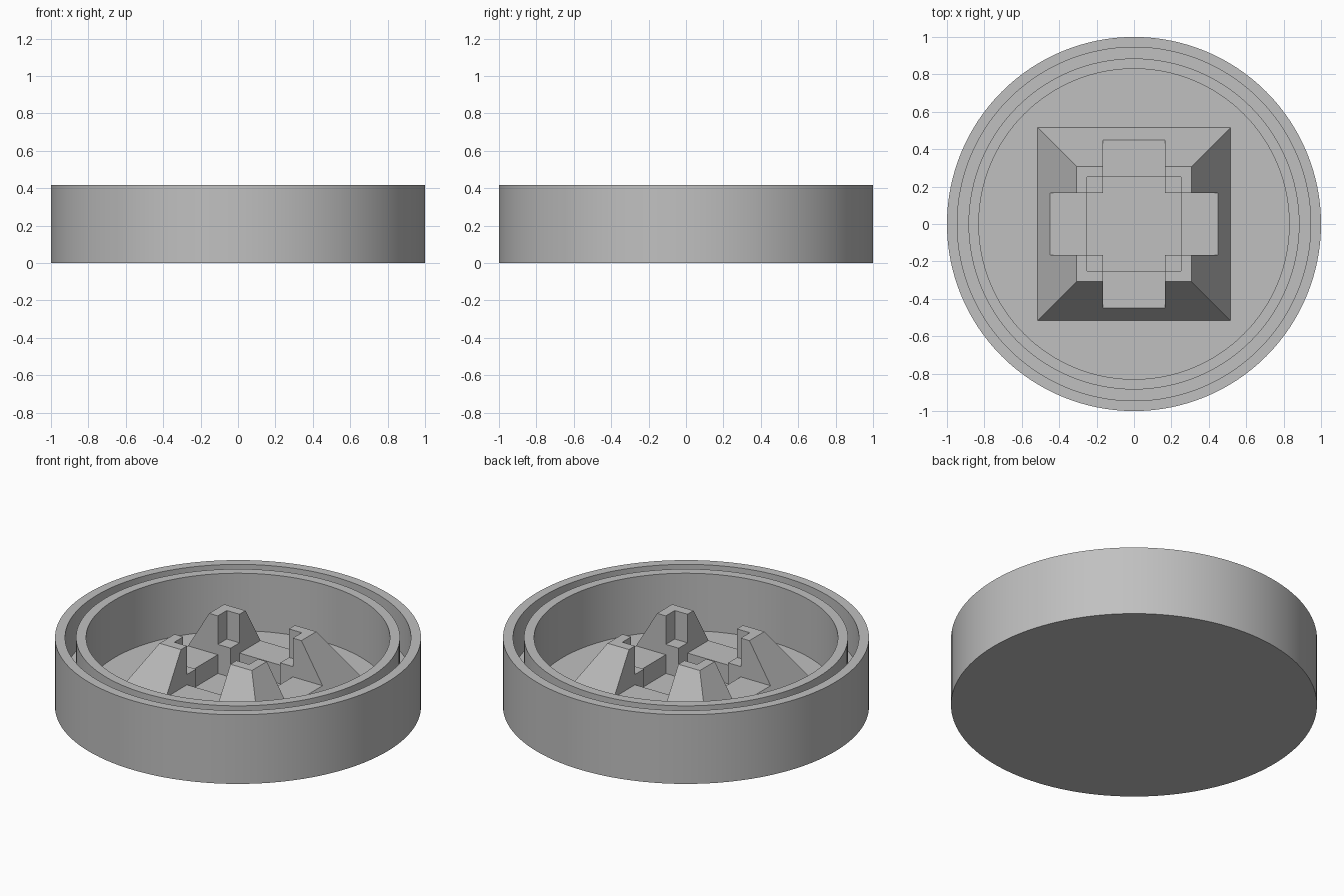
import bpy
import bmesh
from mathutils import Matrix

if "Cube" in bpy.data.objects:
    bpy.data.objects.remove(bpy.data.objects["Cube"], do_unlink=True)

HEIGHT = 0.417
FLOOR = 0.07       # dish floor
ARM = 0.183        # floor of the cross slots
LEDGE = 0.245      # ledges in the inner corners
GROOVE = 0.18      # floor of the rim groove

grey = bpy.data.materials.new("plain grey")
grey.use_nodes = True
COLOUR = (0.53, 0.53, 0.53, 1)
grey.diffuse_color = COLOUR
grey.node_tree.nodes["Principled BSDF"].inputs["Base Color"].default_value = COLOUR


def finish(name, bm):
    bmesh.ops.recalc_face_normals(bm, faces=bm.faces)
    mesh = bpy.data.meshes.new(name)
    bm.to_mesh(mesh)
    bm.free()
    mesh.materials.append(grey)
    obj = bpy.data.objects.new(name, mesh)
    bpy.context.collection.objects.link(obj)
    return obj


def lathe(name, profile, steps=128):
    bm = bmesh.new()
    verts = [bm.verts.new((r, 0, z)) for r, z in profile]
    edges = [bm.edges.new(pair) for pair in zip(verts, verts[1:])]
    bmesh.ops.spin(bm, geom=verts + edges, cent=(0, 0, 0), axis=(0, 0, 1),
                   angle=6.283185307, steps=steps, use_merge=False)
    bmesh.ops.remove_doubles(bm, verts=bm.verts, dist=0.0005)
    return finish(name, bm)


def block(name, half_x, half_y, low, high, taper=1):
    bm = bmesh.new()
    bmesh.ops.create_cube(bm, size=2, matrix=Matrix.Diagonal((half_x, half_y, 0.5, 1)))
    for v in bm.verts:
        top = v.co.z > 0
        v.co.z = high if top else low
        if top:
            v.co.x *= taper
            v.co.y *= taper
    return finish(name, bm)


def cut(target, cutter):
    mod = target.modifiers.new("cut", 'BOOLEAN')
    mod.operation = 'DIFFERENCE'
    mod.solver = 'EXACT'
    mod.object = cutter
    graph = bpy.context.evaluated_depsgraph_get()
    result = bpy.data.meshes.new_from_object(target.evaluated_get(graph))
    target.modifiers.clear()
    target.data = result
    bpy.data.objects.remove(cutter, do_unlink=True)


# Round dish with a double rim
dish = lathe("round_dish", [
    (0, 0), (1, 0), (1, HEIGHT), (0.945, HEIGHT), (0.945, GROOVE),
    (0.885, GROOVE), (0.885, HEIGHT), (0.83, HEIGHT), (0.83, FLOOR), (0, FLOOR)])
bpy.ops.object.select_all(action='DESELECT')
dish.select_set(True)
bpy.context.view_layer.objects.active = dish
bpy.ops.object.shade_smooth_by_angle(angle=0.6)

# Tapered square boss, split into four corner posts
boss = block("corner_posts", 0.517, 0.517, FLOOR, HEIGHT, taper=0.595)

# Square recess leaving ledges, then crossed slots, then the central pit
cut(boss, block("recess_cutter", 0.25, 0.25, LEDGE, 1))
for long, low in ((0.453, ARM), (0.25, -1)):
    cut(boss, block("slot_cutter", long, 0.165, low, 1))
    cut(boss, block("slot_cutter", 0.165, long, low, 1))
